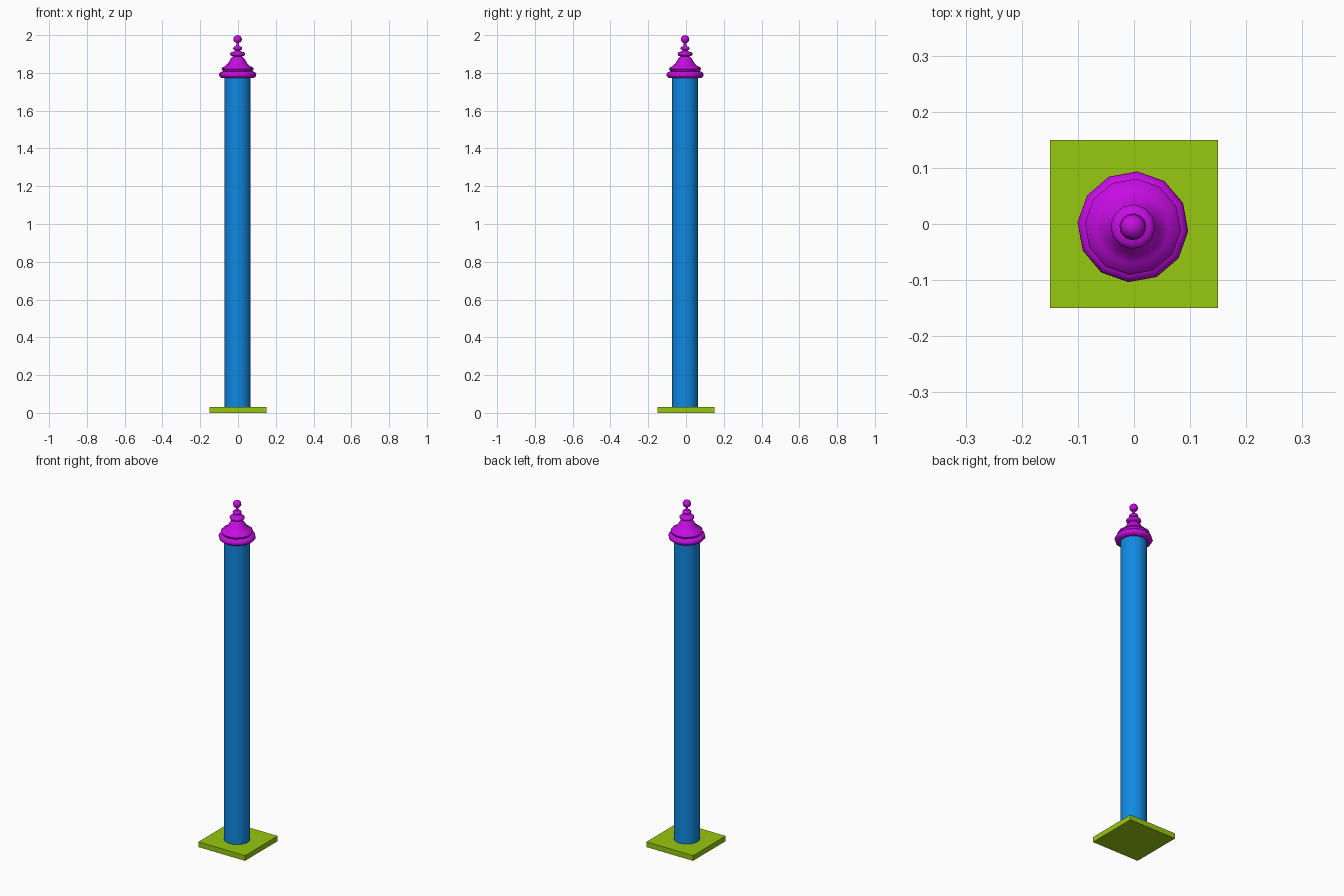
import bpy, bmesh, math
from mathutils import Matrix, Vector

cube = bpy.data.objects.get("Cube")
if cube:
    bpy.data.objects.remove(cube, do_unlink=True)

CENTRE = Vector((-0.002, -0.005, 0))  # the post stands slightly off the plate centre


def material(name, colour):
    mat = bpy.data.materials.new(name)
    mat.use_nodes = True
    mat.diffuse_color = (*colour, 1)
    mat.node_tree.nodes["Principled BSDF"].inputs["Base Color"].default_value = (*colour, 1)
    return mat


def finish(name, bm, mat, smooth=None):
    bmesh.ops.recalc_face_normals(bm, faces=bm.faces)
    mesh = bpy.data.meshes.new(name)
    bm.to_mesh(mesh)
    bm.free()
    mesh.materials.append(mat)
    obj = bpy.data.objects.new(name, mesh)
    bpy.context.collection.objects.link(obj)
    if smooth:
        bpy.ops.object.select_all(action="DESELECT")
        obj.select_set(True)
        bpy.context.view_layer.objects.active = obj
        bpy.ops.object.shade_smooth_by_angle(angle=math.radians(smooth))
    return obj


def lathe(name, profile, sides, mat, turn=0):
    """Revolve (radius, height) points round the post axis."""
    bm = bmesh.new()
    verts = [bm.verts.new((r, 0, z)) for r, z in profile]
    edges = [bm.edges.new(pair) for pair in zip(verts, verts[1:])]
    bmesh.ops.spin(bm, geom=verts + edges, axis=(0, 0, 1), cent=(0, 0, 0),
                   angle=math.tau, steps=sides, use_merge=True)
    bmesh.ops.remove_doubles(bm, verts=bm.verts, dist=1e-5)
    bm.transform(Matrix.Translation(CENTRE) @ Matrix.Rotation(math.radians(turn), 4, "Z"))
    return finish(name, bm, mat, 45)


def bead(radius, height, depth, neck, steps=6):
    """Rounded bulge between two necks, as profile points."""
    return [(neck + (radius - neck) * math.sin(math.pi * i / steps),
             height - depth * math.cos(math.pi * i / steps)) for i in range(steps + 1)]


lime = material("lime green", (0.31, 0.58, 0.005))
blue = material("bright blue", (0.005, 0.25, 0.76))
magenta = material("magenta", (0.56, 0.004, 0.76))

# Square foot plate
bm = bmesh.new()
bmesh.ops.create_cube(bm, size=1, matrix=Matrix.Translation((0, 0, 0.015))
                      @ Matrix.Diagonal((0.3, 0.3, 0.03, 1)))
finish("foot_plate", bm, lime)

# Round post
lathe("post", [(0, 0.02), (0.069, 0.02), (0.069, 1.785), (0, 1.785)], 24, blue)

# Turned finial: lower roll, upper roll, flared bell, collars and ball
profile = [(0, 1.773)]
profile += bead(0.099, 1.79, 0.018, 0.078)
profile += [(0.081, 1.814), (0.086, 1.82), (0.082, 1.828), (0.066, 1.836),
            (0.053, 1.848), (0.044, 1.862), (0.036, 1.876), (0.026, 1.886)]
profile += bead(0.04, 1.9, 0.012, 0.024)
profile += [(0.014, 1.916)]
profile += bead(0.024, 1.93, 0.011, 0.011)
profile += [(0.007, 1.95), (0.007, 1.96)]
profile += [(0.0225 * math.sin(a), 1.978 - 0.022 * math.cos(a))
            for a in (math.pi * i / 8 for i in range(2, 8))]
profile += [(0, 2.0)]
lathe("finial", profile, 12, magenta, 25.4)
